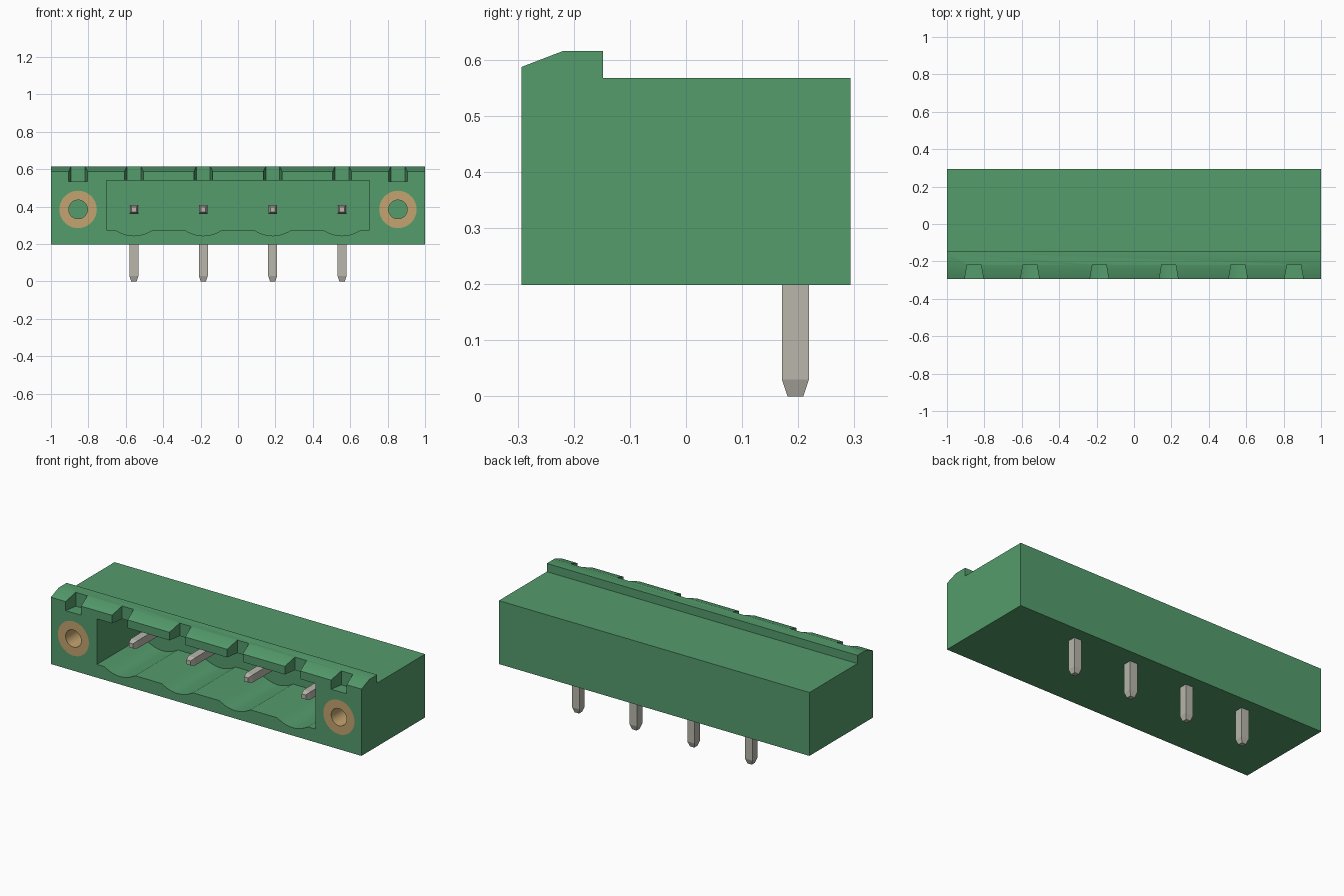
import bpy, bmesh, math
from mathutils import Vector

cube = bpy.data.objects.get("Cube")
if cube:
    bpy.data.objects.remove(cube, do_unlink=True)


def material(name, rgb):
    m = bpy.data.materials.new(name)
    m.use_nodes = True
    m.diffuse_color = (*rgb, 1)
    bsdf = next(n for n in m.node_tree.nodes if n.type == 'BSDF_PRINCIPLED')
    bsdf.inputs["Base Color"].default_value = (*rgb, 1)
    return m


GREEN = material("housing green", (0.089, 0.333, 0.15))
METAL = material("pin metal", (0.48, 0.47, 0.41))
BRASS = material("insert brass", (0.55, 0.37, 0.16))

PIN_X = [(i - 1.5) * 0.371 for i in range(4)]
SCREW_X = 0.855
AXIS_Z = 0.385
FRONT, BACK = -0.293, 0.293


def make_object(name, bm, mat):
    bmesh.ops.recalc_face_normals(bm, faces=bm.faces)
    mesh = bpy.data.meshes.new(name)
    bm.to_mesh(mesh)
    bm.free()
    mesh.materials.append(mat)
    obj = bpy.data.objects.new(name, mesh)
    bpy.context.collection.objects.link(obj)
    return obj


def prism(name, profile, place, a, b, mat):
    """Extrude a 2D profile from a to b; place(u, v, w) gives the 3D point."""
    bm = bmesh.new()
    face = bm.faces.new([bm.verts.new(place(u, v, a)) for u, v in profile])
    ext = bmesh.ops.extrude_face_region(bm, geom=[face])["geom"]
    shift = Vector(place(0, 0, b)) - Vector(place(0, 0, a))
    bmesh.ops.translate(bm, vec=shift, verts=[g for g in ext if isinstance(g, bmesh.types.BMVert)])
    return make_object(name, bm, mat)


def along_x(u, v, w):
    return (w, u, v)


def along_y(u, v, w):
    return (u, w, v)


def along_z(u, v, w):
    return (u, v, w)


def circle(cx, cz, r, n=40):
    return [(cx + r * math.cos(2 * math.pi * i / n), cz + r * math.sin(2 * math.pi * i / n)) for i in range(n)]


def select_only(obj):
    bpy.ops.object.select_all(action='DESELECT')
    obj.select_set(True)
    bpy.context.view_layer.objects.active = obj


def cut(target, cutter):
    cutter.hide_render = True
    mod = target.modifiers.new("cut", 'BOOLEAN')
    mod.operation = 'DIFFERENCE'
    mod.solver = 'EXACT'
    mod.object = cutter
    select_only(target)
    bpy.ops.object.modifier_apply(modifier=mod.name)
    bpy.data.objects.remove(cutter, do_unlink=True)


def smooth(obj, angle=25):
    select_only(obj)
    bpy.ops.object.shade_smooth_by_angle(angle=math.radians(angle))


# Housing with raised, chamfered front lip
housing = prism("housing", [(FRONT, 0.198), (BACK, 0.198), (BACK, 0.567), (-0.148, 0.567),
                            (-0.148, 0.615), (-0.22, 0.615), (FRONT, 0.587)], along_x, -1, 1, GREEN)

# Plug cavity with a shallow scallop in the floor below each pin
floor = [(-0.703, 0.275)]
for px in PIN_X:
    for i in range(13):
        t = i / 6 - 1
        floor.append((px + 0.1 * t, 0.275 - 0.031 * (1 - t * t)))
floor += [(0.703, 0.275), (0.703, 0.54), (-0.703, 0.54)]
cut(housing, prism("cavity_cutter", floor, along_y, FRONT - 0.1, 0.1, GREEN))

# Flared notches in the lip, above every pin and screw hole
for nx in PIN_X + [-SCREW_X, SCREW_X]:
    notch = [(nx - 0.052, FRONT - 0.01), (nx + 0.052, FRONT - 0.01),
             (nx + 0.037, -0.217), (nx - 0.037, -0.217)]
    cut(housing, prism("notch_cutter", notch, along_z, 0.534, 0.7, GREEN))

# Bores for the threaded inserts
for side in (-1, 1):
    cut(housing, prism("bore_cutter", circle(side * SCREW_X, AXIS_Z, 0.1),
                       along_y, FRONT - 0.1, 0.0, GREEN))
smooth(housing)

# Brass inserts, flush with the front face
for side, label in ((-1, "right"), (1, "left")):
    insert = prism(label + "_insert", circle(side * SCREW_X, AXIS_Z, 0.1), along_y, FRONT, 0.0, BRASS)
    cut(insert, prism("hole_cutter", circle(side * SCREW_X, AXIS_Z, 0.05),
                      along_y, FRONT - 0.1, 0.1, BRASS))
    smooth(insert)

# Bent square pins with tapered ends: (y, z, half size, cross-section direction)
PIN_RINGS = [(-0.19, AXIS_Z, 0.013, (0, 0, 1)), (-0.16, AXIS_Z, 0.022, (0, 0, 1)),
             (0.195, AXIS_Z, 0.024, (0, 1, 1)),
             (0.195, 0.03, 0.024, (0, 1, 0)), (0.195, 0.0, 0.014, (0, 1, 0))]
for n, px in enumerate(PIN_X, 1):
    bm = bmesh.new()
    rings = []
    for y, z, h, d in PIN_RINGS:
        rings.append([bm.verts.new(Vector((px + sx * h, y, z)) + Vector(d) * h * sv)
                      for sx, sv in ((-1, -1), (1, -1), (1, 1), (-1, 1))])
    for a, b in zip(rings, rings[1:]):
        for i in range(4):
            j = (i + 1) % 4
            bm.faces.new((a[i], a[j], b[j], b[i]))
    bm.faces.new(rings[0])
    bm.faces.new(rings[-1])
    make_object("pin_%d" % n, bm, METAL)
